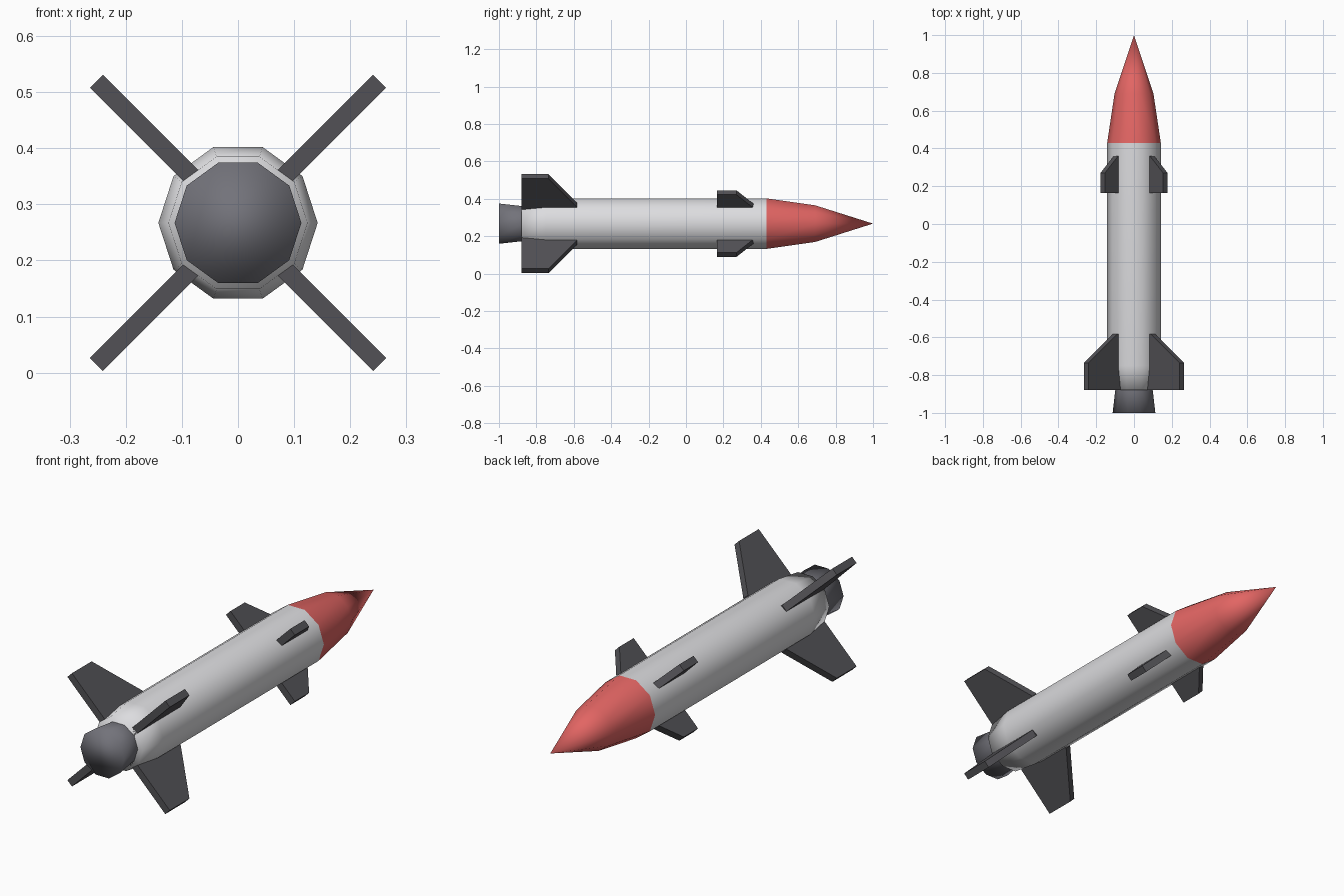
import bpy, bmesh, math
from mathutils import Vector

if "Cube" in bpy.data.objects:
    bpy.data.objects.remove(bpy.data.objects["Cube"])

AXIS_Z = 0.267   # height of the fuselage axis
SIDES = 10


def material(name, rgb):
    m = bpy.data.materials.new(name)
    m.diffuse_color = (*rgb, 1)
    m.use_nodes = True
    m.node_tree.nodes["Principled BSDF"].inputs["Base Color"].default_value = m.diffuse_color
    return m


WHITE = material("light grey", (0.72, 0.72, 0.74))
RED = material("nose red", (0.76, 0.13, 0.125))
DARK = material("fin charcoal", (0.085, 0.083, 0.092))
STEEL = material("nozzle grey", (0.17, 0.17, 0.195))


def finish(name, bm, mat, smooth):
    bmesh.ops.recalc_face_normals(bm, faces=bm.faces)
    for f in bm.faces:
        f.smooth = smooth
    me = bpy.data.meshes.new(name)
    bm.to_mesh(me)
    bm.free()
    me.materials.append(mat)
    ob = bpy.data.objects.new(name, me)
    bpy.context.collection.objects.link(ob)


def turned(name, profile, mat, cap_start=False, cap_end=False):
    """Ten-sided solid along y from (y, radius) pairs; radius 0 is a point."""
    bm = bmesh.new()
    rings = []
    for y, r in profile:
        n = SIDES if r else 1
        rings.append([bm.verts.new((r * math.cos(2 * math.pi * i / SIDES), y,
                                    AXIS_Z + r * math.sin(2 * math.pi * i / SIDES)))
                      for i in range(n)])
    for a, b in zip(rings, rings[1:]):
        for i in range(SIDES):
            j = (i + 1) % SIDES
            if len(b) == 1:
                bm.faces.new((a[i], a[j], b[0]))
            else:
                bm.faces.new((a[i], a[j], b[j], b[i]))
    if cap_start:
        bm.faces.new(rings[0])
    if cap_end:
        bm.faces.new(rings[-1])
    finish(name, bm, mat, True)


def fins(name, outline, thickness):
    """Four diagonal fins from a (y, distance from axis) outline."""
    for k in range(4):
        a = math.radians(45 + 90 * k)
        out = Vector((math.cos(a), 0, math.sin(a)))
        side = Vector((-math.sin(a), 0, math.cos(a))) * thickness / 2
        bm = bmesh.new()
        layers = [[bm.verts.new(out * r + side * s + Vector((0, y, AXIS_Z)))
                   for y, r in outline] for s in (-1, 1)]
        for loop in layers:
            bm.faces.new(loop)
        n = len(outline)
        for i in range(n):
            j = (i + 1) % n
            bm.faces.new((layers[0][i], layers[0][j], layers[1][j], layers[1][i]))
        finish(f"{name}_{k + 1}", bm, DARK, False)


# Fuselage with tapered tail, nose cone and exhaust nozzle
turned("fuselage", [(-0.88, 0.124), (-0.75, 0.142), (0.43, 0.142)], WHITE, cap_start=True)
turned("nose_cone", [(0.43, 0.142), (0.69, 0.103), (1.0, 0)], RED)
turned("nozzle", [(-1.0, 0.113), (-0.87, 0.098)], STEEL, cap_start=True)

# Large tail fins and small forward fins
fins("tail_fin", [(-0.88, 0.09), (-0.88, 0.357), (-0.735, 0.357), (-0.582, 0.141), (-0.582, 0.09)], 0.033)
fins("forward_fin", [(0.165, 0.1), (0.165, 0.235), (0.27, 0.235), (0.362, 0.133), (0.362, 0.1)], 0.033)
